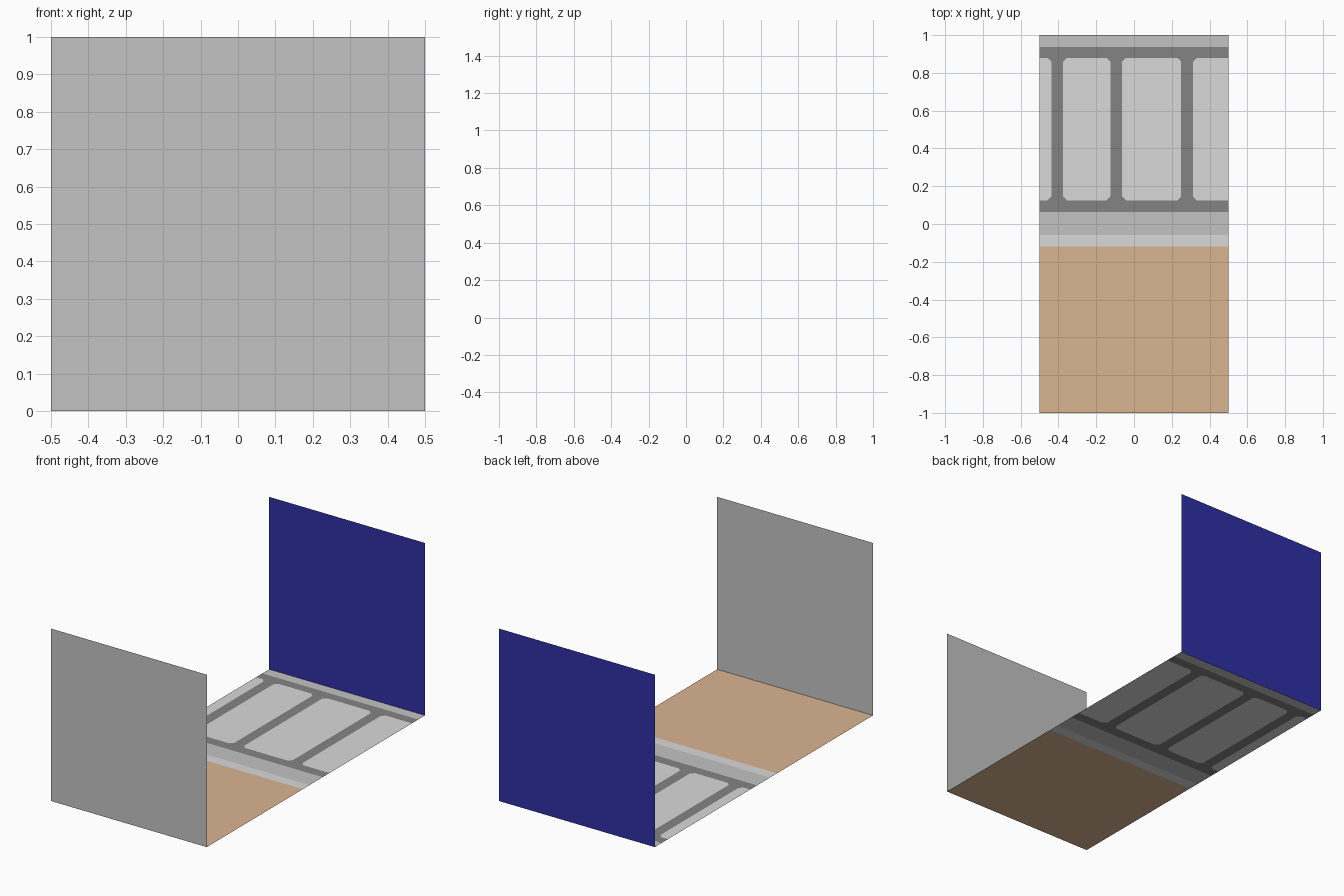
import bpy, bmesh

if "Cube" in bpy.data.objects:
    bpy.data.objects.remove(bpy.data.objects["Cube"])


def material(name, rgb):
    # convert screen colour (0-255) to linear
    lin = [((c / 255 + 0.055) / 1.055) ** 2.4 for c in rgb]
    m = bpy.data.materials.new(name)
    m.diffuse_color = (*lin, 1)
    m.use_nodes = True
    m.node_tree.nodes["Principled BSDF"].inputs["Base Color"].default_value = m.diffuse_color
    return m


grey = material("mid grey", (196, 196, 196))
light = material("light grey", (218, 218, 218))
dark = material("dark grey", (132, 132, 132))
tan = material("tan", (218, 181, 145))
navy = material("navy blue", (47, 47, 165))


def sheet(name, polygons, mats):
    """Flat object from (points, material index) pairs."""
    bm = bmesh.new()
    for pts, mi in polygons:
        f = bm.faces.new([bm.verts.new(p) for p in pts])
        f.material_index = mi
    bmesh.ops.remove_doubles(bm, verts=bm.verts, dist=1e-5)
    me = bpy.data.meshes.new(name)
    bm.to_mesh(me)
    bm.free()
    for m in mats:
        me.materials.append(m)
    ob = bpy.data.objects.new(name, me)
    bpy.context.collection.objects.link(ob)
    return ob


def rect(x0, x1, y0, y1):
    return [(x0, y0, 0), (x1, y0, 0), (x1, y1, 0), (x0, y1, 0)]


# upright end walls
for name, y, mat in (("front_wall", -1, grey), ("back_wall", 1, navy)):
    sheet(name, [([(-.5, y, 0), (.5, y, 0), (.5, y, 1), (-.5, y, 1)], 0)], [mat])

# plain floor strips
for name, y0, y1, mat in (("tan_floor", -1, -.12, tan),
                          ("light_kerb_strip", -.12, -.0575, light),
                          ("grey_kerb_strip", -.0575, .0625, grey),
                          ("back_kerb_strip", .9375, 1, grey)):
    sheet(name, [(rect(-.5, .5, y0, y1), 0)], [mat])

# paved bay: dark rails and bars around light panels with clipped corners
Y0, Y1, C = .125, .88, .02
polys = [(rect(-.5, .5, .0625, Y0), 0), (rect(-.5, .5, Y1, .9375), 0)]
for x in (-.4375, -.125, .25):
    polys.append((rect(x, x + .0625, Y0, Y1), 0))
for x0, x1 in ((-.5, -.4375), (-.375, -.125), (-.0625, .25), (.3125, .5)):
    outline = []
    corners = [(x0, Y0, 1, 1), (x1, Y0, -1, 1), (x1, Y1, -1, -1), (x0, Y1, 1, -1)]
    for i, (x, y, sx, sy) in enumerate(corners):
        if abs(x) == .5:  # panel runs off the edge of the floor
            outline.append((x, y, 0))
            continue
        a, b = (x, y + sy * C, 0), (x + sx * C, y, 0)
        if i % 2:
            a, b = b, a
        outline += [a, b]
        polys.append(([(x, y, 0), b, a], 0))
    polys.append((outline, 1))
sheet("paved_bay", polys, [dark, light])
